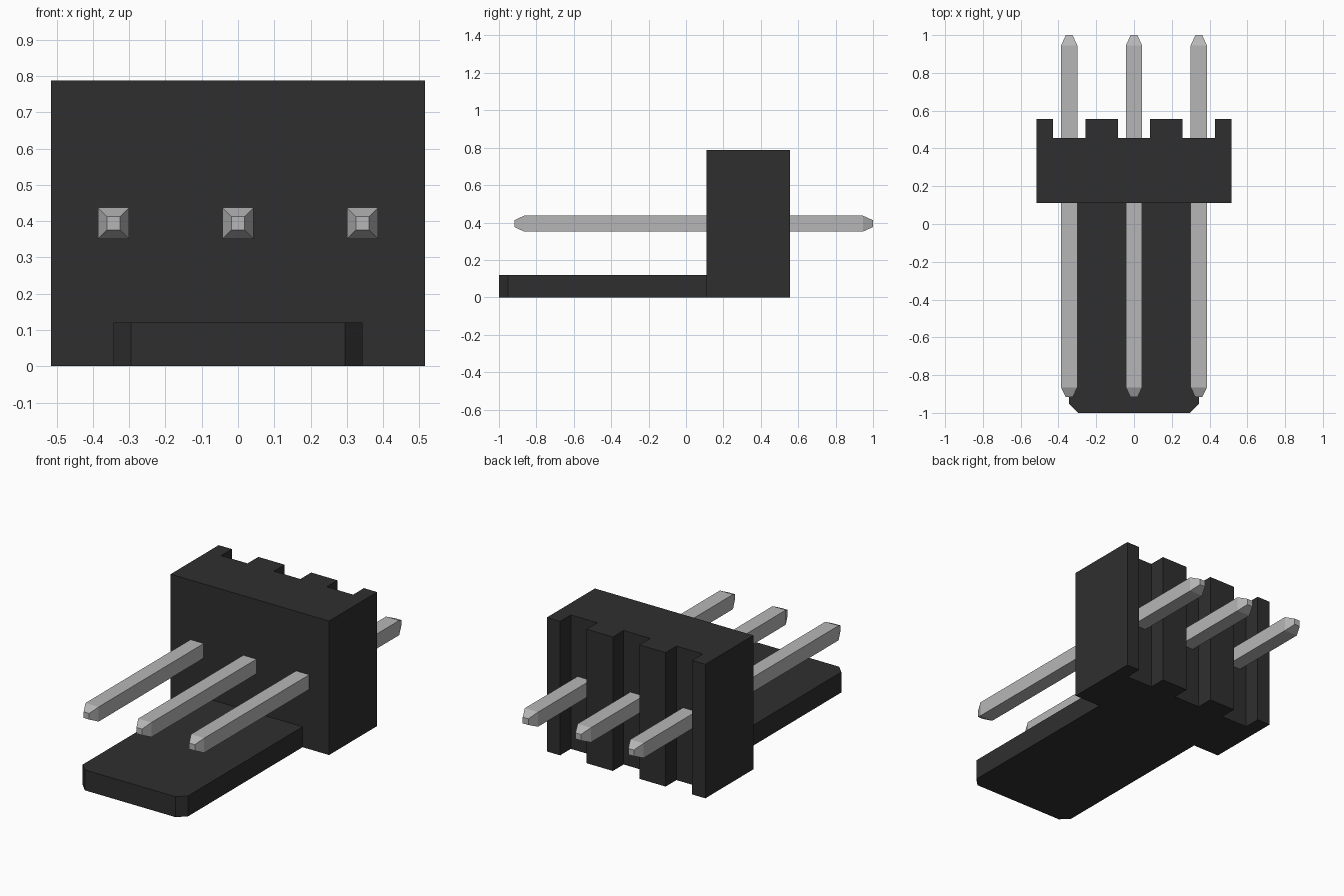
import bpy
import bmesh

cube = bpy.data.objects.get("Cube")
if cube:
    bpy.data.objects.remove(cube, do_unlink=True)


def make_material(name, rgb, metallic=0.0):
    mat = bpy.data.materials.new(name)
    mat.use_nodes = True
    mat.diffuse_color = (*rgb, 1)
    bsdf = mat.node_tree.nodes["Principled BSDF"]
    bsdf.inputs["Base Color"].default_value = (*rgb, 1)
    return mat


black = make_material("black plastic", (0.028, 0.028, 0.028))
silver = make_material("silver metal", (0.47, 0.47, 0.47))


def finish(name, bm, mat):
    bmesh.ops.recalc_face_normals(bm, faces=bm.faces)
    mesh = bpy.data.meshes.new(name)
    bm.to_mesh(mesh)
    bm.free()
    mesh.materials.append(mat)
    obj = bpy.data.objects.new(name, mesh)
    bpy.context.collection.objects.link(obj)
    return obj


def extrude_plan(name, outline, height, mat):
    """Raise a plan outline from the ground to the given height."""
    bm = bmesh.new()
    face = bm.faces.new([bm.verts.new((x, y, 0)) for x, y in outline])
    top = bmesh.ops.extrude_face_region(bm, geom=[face])["geom"]
    verts = [v for v in top if isinstance(v, bmesh.types.BMVert)]
    bmesh.ops.translate(bm, verts=verts, vec=(0, 0, height))
    return finish(name, bm, mat)


PITCH = 0.343
PIN_X = [-PITCH, 0, PITCH]
FRONT, BACK, NOTCH = 0.11, 0.556, 0.456

# Housing with one upright groove behind each pin
outline = [(0.515, FRONT), (-0.515, FRONT), (-0.515, BACK)]
for x in PIN_X:
    l, r = x - 0.086, x + 0.086
    outline += [(l, BACK), (l, NOTCH), (r, NOTCH), (r, BACK)]
outline.append((0.515, BACK))
extrude_plan("housing", outline, 0.787, black)

# Locking tongue with chamfered front corners
half, cut = 0.343, 0.048
extrude_plan("tongue", [(half, FRONT), (half, cut - 1), (half - cut, -1),
                        (cut - half, -1), (-half, cut - 1), (-half, FRONT)],
             0.12, black)


# Square pins with tapered ends
def make_pin(name, x, z=0.394):
    bm = bmesh.new()
    rings = []
    for y, h in [(-0.917, 0.018), (-0.865, 0.043), (0.945, 0.043), (1, 0.018)]:
        rings.append([bm.verts.new((x + sx * h, y, z + sz * h))
                      for sx, sz in [(-1, -1), (1, -1), (1, 1), (-1, 1)]])
    for a, b in zip(rings, rings[1:]):
        for i in range(4):
            j = (i + 1) % 4
            bm.faces.new((a[i], a[j], b[j], b[i]))
    bm.faces.new(rings[0])
    bm.faces.new(rings[-1])
    finish(name, bm, silver)


for side, x in zip(("right", "middle", "left"), PIN_X):
    make_pin(side + "_pin", x)
